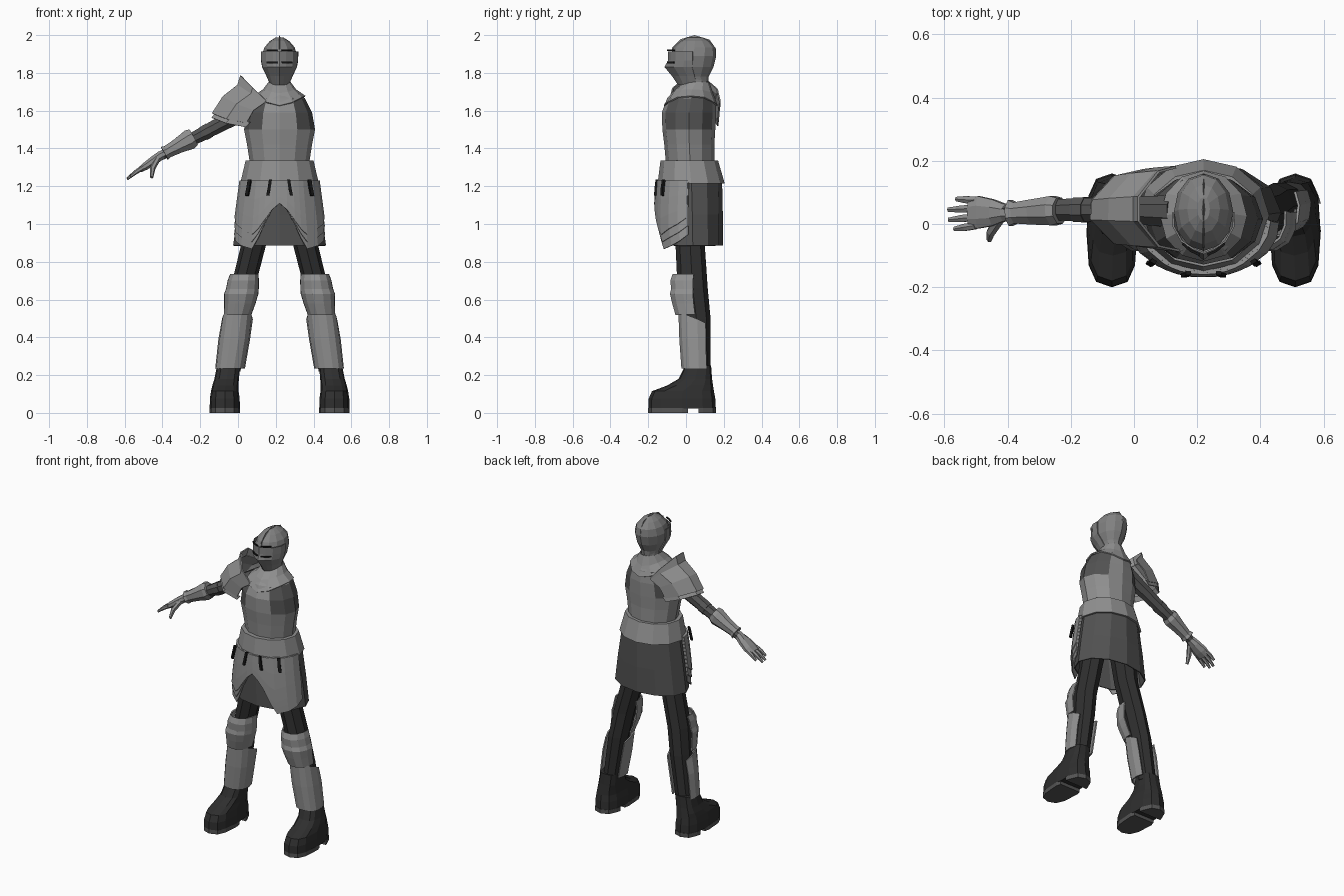
import bpy, bmesh, math
from mathutils import Vector

if "Cube" in bpy.data.objects:
    bpy.data.objects.remove(bpy.data.objects["Cube"])

CX = 0.22  # body centre line


def material(name, r, g, b):
    m = bpy.data.materials.new(name)
    m.diffuse_color = (r, g, b, 1)
    m.use_nodes = True
    m.node_tree.nodes["Principled BSDF"].inputs["Base Color"].default_value = m.diffuse_color
    return m


STEEL = material("plate steel", 0.28, 0.28, 0.28)
HELM = material("helmet steel", 0.22, 0.22, 0.22)
DARK = material("dark mail", 0.085, 0.085, 0.085)
BLACK = material("black leather", 0.028, 0.028, 0.028)
SOLE = material("sole grey", 0.09, 0.09, 0.09)
STRAP = material("strap black", 0.008, 0.008, 0.008)


def arc(cx, yf, yb, z, rx, angles, pw=1.0):
    """Oval points, angle 0 at the front (-y); z may be a function of angle."""
    mid, pts = (yf + yb) / 2, []
    for a in angles:
        s, c = math.sin(math.radians(a)), math.cos(math.radians(a))
        s, c = math.copysign(abs(s) ** pw, s), math.copysign(abs(c) ** pw, c)
        pts.append(Vector((cx + rx * s, mid - c * (yb - yf) / 2, z(a) if callable(z) else z)))
    return pts


def ring(cx, yf, yb, z, rx, n=12, pw=1.0):
    return arc(cx, yf, yb, z, rx, [360 * i / n for i in range(n)], pw)


def loft(name, rings, mats, closed=True, caps=True, thick=0, rule=None):
    bm = bmesh.new()
    vs = [[bm.verts.new(p) for p in r] for r in rings]
    n = len(vs[0])
    for a, b in zip(vs, vs[1:]):
        for i in range(n if closed else n - 1):
            j = (i + 1) % n
            bm.faces.new((a[i], a[j], b[j], b[i]))
    if closed and caps:
        bm.faces.new(vs[0])
        bm.faces.new(vs[-1])
    bmesh.ops.recalc_face_normals(bm, faces=bm.faces)
    if rule:
        for f in bm.faces:
            f.material_index = rule(f)
    me = bpy.data.meshes.new(name)
    bm.to_mesh(me)
    bm.free()
    ob = bpy.data.objects.new(name, me)
    bpy.context.collection.objects.link(ob)
    for m in (mats if isinstance(mats, list) else [mats]):
        me.materials.append(m)
    if thick:
        mod = ob.modifiers.new("thickness", 'SOLIDIFY')
        mod.thickness, mod.offset = thick, 0
    return ob


def tube(name, sections, mat, n=8):
    """Sections are (point, half width in y, half thickness) along a limb."""
    d = (Vector(sections[-1][0]) - Vector(sections[0][0])).normalized()
    side = (Vector((0, 1, 0)) - d * d.y).normalized()
    up = d.cross(side)
    rings = []
    for p, w, t in sections:
        rings.append([Vector(p) + side * w * math.cos(q) + up * t * math.sin(q)
                      for q in [2 * math.pi * (i + 0.5) / n for i in range(n)]])
    return loft(name, rings, mat)


# Breastplate with dark armholes at the sides
loft("cuirass", [ring(CX, *r) for r in (
    (-.105, .15, 1.31, .155), (-.115, .15, 1.42, .172), (-.125, .155, 1.5, .188),
    (-.128, .16, 1.59, .172), (-.10, .155, 1.665, .135), (-.06, .135, 1.71, .075))],
    [STEEL, DARK], rule=lambda f: int(abs(f.normal.x) > .6 and f.calc_center_median().z > 1.5))

# Gorget with a dipping front and back, and the neck
def dip(z, k):
    return lambda a: z - k * abs(math.cos(math.radians(a))) ** 3
full = [30 * i for i in range(12)]
loft("gorget", [arc(CX, -.115, .165, dip(1.675, .05), .135, full),
                arc(CX, -.075, .14, dip(1.71, .02), .085, full),
                arc(CX, -.01, .12, 1.75, .055, full)], STEEL, caps=False, thick=.008)
loft("neck", [ring(CX, -.02, .115, 1.68, .06), ring(CX, -.02, .115, 1.8, .055)], HELM)

# Helmet, crest, visor and eye slits
loft("helmet", [ring(CX, *r) for r in (
    (-.02, .115, 1.735, .05), (-.05, .12, 1.78, .062), (-.08, .145, 1.83, .085),
    (-.085, .16, 1.89, .094), (-.065, .155, 1.935, .08), (-.03, .125, 1.968, .052),
    (.01, .085, 1.988, .02))], HELM)
loft("helmet_crest", [[Vector((CX + s, y, z - .03)), Vector((CX, y, z + .008)),
                       Vector((CX - s, y, z - .03))]
     for y, z, s in ((-.075, 1.925, .006), (-.03, 1.97, .012), (.045, 1.992, .014),
                     (.125, 1.968, .012), (.158, 1.92, .006))], HELM)
front = [-100, -75, -45, -20, 0, 20, 45, 75, 100]
def vis(w, tip):  # pointed horizontal section of the visor
    pts = arc(CX, w[0], .12, w[1], w[2], front)
    pts[4].y -= tip
    return pts
loft("visor", [vis((-.035, 1.738, .048), .005), vis((-.06, 1.785, .068), .012),
               vis((-.093, 1.832, .091), .018), vis((-.084, 1.865, .097), .008),
               vis((-.084, 1.912, .098), .008)], HELM, closed=False, thick=.006)
for z in (1.92, 1.855):
    for s in (-1, 1):
        loft("eye_slit", [[Vector((CX + s * x, y, z + h)) for x, y in ((.012, -.097), (.04, -.085), (.066, -.062))]
                          for h in (-.004, .004)], STRAP, closed=False, thick=.008)

# Waist plate
loft("waist_plate", [ring(CX, *r) for r in (
    (-.105, .15, 1.335, .155), (-.135, .17, 1.335, .18), (-.15, .205, 1.215, .208),
    (-.13, .185, 1.215, .19))], STEEL)

# Mail skirt
loft("skirt", [ring(CX, -.13, .188, 1.23, .19), ring(CX, -.125, .192, 1.05, .22),
               ring(CX, -.12, .192, .885, .243)], DARK, caps=False, thick=.006)

# Front tassets: overlapping lames with an arched opening
EDGE = [(0, 1.11), (10, 1.075), (20, 1.0), (28, .925), (36, .868), (55, .885), (72, .91), (88, .945)]
cols = [(-a, b) for a, b in EDGE[:0:-1]] + EDGE
for k in range(3):
    rows = []
    for t in (0, .35, .7, 1):
        row = []
        for a, b in cols:
            low = b + k * .045 * min(1, max(0, (abs(a) - 15) / 25))
            z = 1.23 + (low - 1.23) * t
            u = (1.23 - z) / .36
            o = k * .005
            row += arc(CX, -.147 - .010 * math.sin(u * 3) - o, .19, z, .2 + .048 * u + o, [a])
        rows.append(row)
    loft("tasset_lame", rows, STEEL, closed=False, thick=.006)

# Straps hanging over the tassets
for s in (-1, 1):
    for a, x in ((16, .055), (54, .165)):
        yb = -.163 if x < .1 else -.118
        loft("strap", [[Vector((CX + s * (x + dx + w), yb + dy + (abs(w) if x < .1 else s * w * s * .6), z))
                        for w in (-.008, .008)]
                       for dx, dy, z in ((-.007, 0, 1.235), (0, -.006, 1.19), (.008, -.008, 1.15))],
             STRAP, closed=False, thick=.012)

# Legs, both sides
for s, tag in ((-1, "right"), (1, "left")):
    X = lambda d: CX + s * d
    loft(tag + "_leg", [ring(X(d), yf, yb, z, r, 8) for d, yf, yb, z, r in (
        (.09, -.06, .12, 1.2, .085), (.14, -.055, .10, .88, .066), (.195, -.045, .115, .66, .064),
        (.222, -.02, .13, .5, .062), (.262, .0, .13, .22, .055))], BLACK)
    # knee guard
    wrap = [-100, -75, -45, -15, 15, 45, 75, 100]
    loft(tag + "_knee_guard", [arc(X(d), yf, .115, z, r, wrap, .9) for d, yf, z, r in (
        (.187, -.07, .735, .072), (.192, -.082, .70, .08), (.197, -.078, .655, .084),
        (.203, -.084, .63, .088), (.21, -.072, .58, .08), (.222, -.055, .52, .07))],
        STEEL, closed=False, thick=.008)
    # greave with a top edge falling to the back
    shin = [-125, -95, -65, -38, -12, 12, 38, 65, 95, 125]
    loft(tag + "_greave", [
        arc(X(.223), -.038, .135, lambda a: .535 - .0007 * max(0, abs(a) - 40), .078, shin, .85),
        arc(X(.24), -.033, .137, .39, .08, shin, .85),
        arc(X(.262), -.022, .137, .235, .075, shin, .85)], STEEL, closed=False, thick=.008)
    # boot
    loft(tag + "_boot", [ring(X(d), yf, yb, z, r, 12, .7) for d, yf, yb, z, r in (
        (.29, -.2, .158, .022, .08), (.29, -.198, .155, .075, .079), (.29, -.18, .148, .115, .073),
        (.287, -.10, .143, .145, .069), (.28, -.04, .138, .18, .065), (.27, -.005, .133, .25, .061))], BLACK)
    # sole and heel with a gap between them
    base = lambda z: ring(X(.29), -.2, .16, z, .081, 12, .7)
    for name, lo, hi in (("sole", -1, .01), ("heel", .065, 1)):
        loft(tag + "_" + name, [[Vector((p.x, min(max(p.y, lo), hi), p.z)) for p in base(z)]
                                for z in (0, .026)], SOLE)

# Arm: sleeve, band, forearm guard, gauntlet
tube("sleeve", [((.13, .04, 1.645), .055, .06), ((-.05, .045, 1.55), .043, .045),
                ((-.23, .045, 1.455), .037, .037), ((-.41, .038, 1.36), .028, .026)], DARK)
tube("arm_band", [((-.15, .045, 1.497), .043, .043), ((-.185, .045, 1.478), .042, .042)], SOLE)
tube("forearm_guard", [((-.235, .042, 1.46), .044, .05), ((-.255, .042, 1.448), .05, .058),
                       ((-.32, .038, 1.412), .043, .043), ((-.375, .035, 1.382), .036, .036),
                       ((-.39, .035, 1.374), .044, .042)], STEEL)
tube("gauntlet", [((-.385, .035, 1.375), .026, .025), ((-.41, .036, 1.362), .03, .026),
                  ((-.445, .036, 1.337), .045, .026), ((-.49, .037, 1.306), .055, .022),
                  ((-.52, .035, 1.286), .05, .016)], STEEL)
for y0, y1, x1 in ((-.005, -.016, -.568), (.022, .013, -.585), (.05, .045, -.587), (.075, .079, -.562)):
    end = 1.238 + (x1 + .587) * .7
    tube("finger", [((-.5, y0, 1.3), .013, .013), (((x1 - .5) / 2, (y0 + y1) / 2, (1.308 + end) / 2), .013, .012),
                    ((x1, y1, end), .008, .007)], DARK if x1 > -.5 else STEEL, 6)
tube("thumb", [((-.425, .015, 1.345), .018, .016), ((-.452, -.025, 1.295), .016, .015),
               ((-.458, -.05, 1.247), .009, .009)], STEEL, 6)

# Shoulder guard: two curved plates and an upright flange
outer = [(.045, -.07, 1.535), (-.06, -.06, 1.555), (-.135, .015, 1.585), (-.13, .075, 1.59), (-.06, .15, 1.57), (.03, .17, 1.54)]
inner = [(.145, -.085, 1.645), (.07, -.07, 1.69), (.0, .01, 1.735), (.0, .085, 1.735), (.07, .165, 1.69), (.13, .18, 1.64)]
O, I = [Vector(p) for p in outer], [Vector(p) for p in inner]
loft("shoulder_plate", [O, [a.lerp(b, .5) + Vector((-.012, 0, .012)) for a, b in zip(O, I)], I],
     STEEL, closed=False, thick=.008)
loft("shoulder_rim", [[p + Vector((-.004, 0, -.022)) for p in O],
                      [p + Vector((.02, 0, .004)) for p in O]], STEEL, closed=False, thick=.006)
rise = (.01, .03, .05, .05, .025, .01)
loft("shoulder_flange", [I, [p + Vector((.3 * h, 0, h)) for p, h in zip(I, rise)]],
     STEEL, closed=False, thick=.008)
